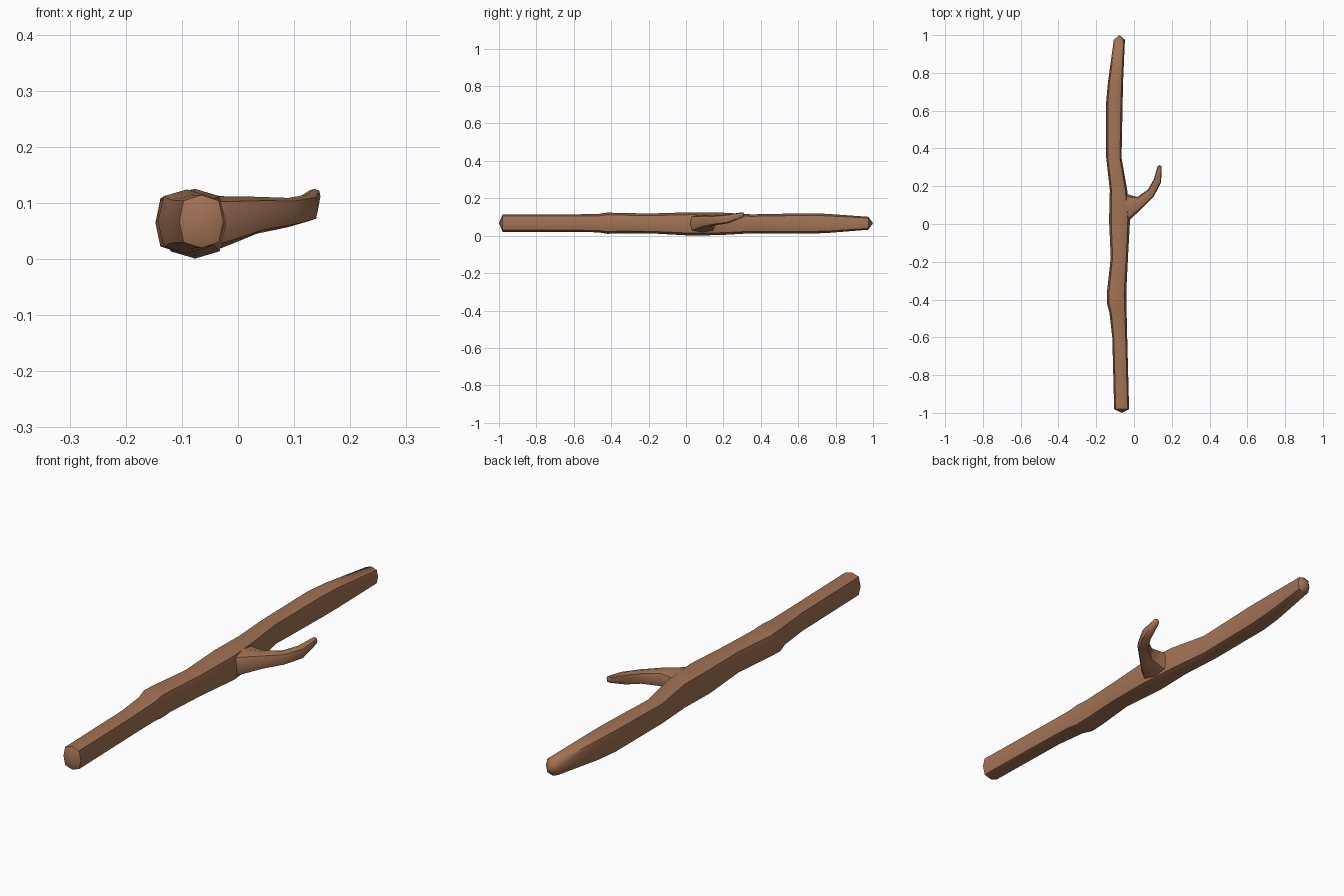
import bpy, bmesh, math
from mathutils import Vector

if "Cube" in bpy.data.objects:
    bpy.data.objects.remove(bpy.data.objects["Cube"])

SIDES = 8
bark = bpy.data.materials.new("bark")
bark.diffuse_color = (0.36, 0.17, 0.09, 1)
bark.use_nodes = True
bark.node_tree.nodes["Principled BSDF"].inputs["Base Color"].default_value = bark.diffuse_color


def loft(name, rings, caps):
    """Rings are (centre, half width, half height, heading angle in plan)."""
    bm = bmesh.new()
    loops = []
    for c, w, h, ang in rings:
        side = Vector((math.sin(ang), -math.cos(ang), 0))
        loop = []
        for k in range(SIDES):
            a = 2 * math.pi * k / SIDES
            f = 1.12 if k % 2 else 1.0      # slightly boxy octagon
            loop.append(bm.verts.new(Vector(c) + side * (w * f * math.cos(a))
                                     + Vector((0, 0, h * f * math.sin(a)))))
        loops.append(loop)
    for a, b in zip(loops, loops[1:]):
        for k in range(SIDES):
            j = (k + 1) % SIDES
            bm.faces.new((a[k], a[j], b[j], b[k]))
    for loop, tip in zip((loops[0], loops[-1]), caps):
        p = bm.verts.new(tip)
        for k in range(SIDES):
            bm.faces.new((loop[k], loop[(k + 1) % SIDES], p))
    bmesh.ops.recalc_face_normals(bm, faces=bm.faces)
    me = bpy.data.meshes.new(name)
    bm.to_mesh(me)
    bm.free()
    me.materials.append(bark)
    ob = bpy.data.objects.new(name, me)
    bpy.context.collection.objects.link(ob)
    return ob


# Main stick: y, left x, right x, bottom z, top z
profile = [
    (-0.98, -0.105, -0.026, 0.020, 0.114),
    (-0.60, -0.115, -0.036, 0.020, 0.114),
    (-0.47, -0.130, -0.039, 0.018, 0.116),
    (-0.42, -0.143, -0.040, 0.010, 0.124),
    (-0.36, -0.143, -0.041, 0.013, 0.121),
    (-0.18, -0.123, -0.032, 0.012, 0.119),
    (0.02, -0.132, -0.021, 0.001, 0.125),
    (0.18, -0.128, -0.036, 0.003, 0.124),
    (0.35, -0.147, -0.066, 0.013, 0.114),
    (0.65, -0.147, -0.060, 0.011, 0.120),
    (0.75, -0.138, -0.058, 0.014, 0.117),
    (0.975, -0.107, -0.048, 0.032, 0.101),
]
stick = loft("stick",
             [(((l + r) / 2, y, (b + t) / 2), (r - l) / 2, (t - b) / 2, math.pi / 2)
              for y, l, r, b, t in profile],
             [(-0.066, -1.0, 0.067), (-0.077, 1.0, 0.067)])

# Side twig flaring out of the stick
twig = loft("twig", [
    ((-0.070, 0.080, 0.064), 0.085, 0.050, 0.05),
    ((-0.028, 0.090, 0.066), 0.068, 0.046, 0.10),
    ((0.033, 0.116, 0.078), 0.031, 0.033, 0.50),
    ((0.090, 0.165, 0.083), 0.024, 0.026, 0.68),
    ((0.124, 0.228, 0.091), 0.021, 0.024, 1.15),
    ((0.136, 0.305, 0.112), 0.011, 0.013, 1.45),
], [(-0.080, 0.080, 0.064), (0.137, 0.312, 0.113)])

# Fuse the twig into the stick
fuse = stick.modifiers.new("fuse", 'BOOLEAN')
fuse.operation = 'UNION'
fuse.solver = 'EXACT'
fuse.object = twig
bpy.context.view_layer.objects.active = stick
stick.select_set(True)
bpy.ops.object.modifier_apply(modifier="fuse")
bpy.data.objects.remove(twig)
stick.name = "branch"
bpy.ops.object.shade_smooth_by_angle(angle=math.radians(50))
